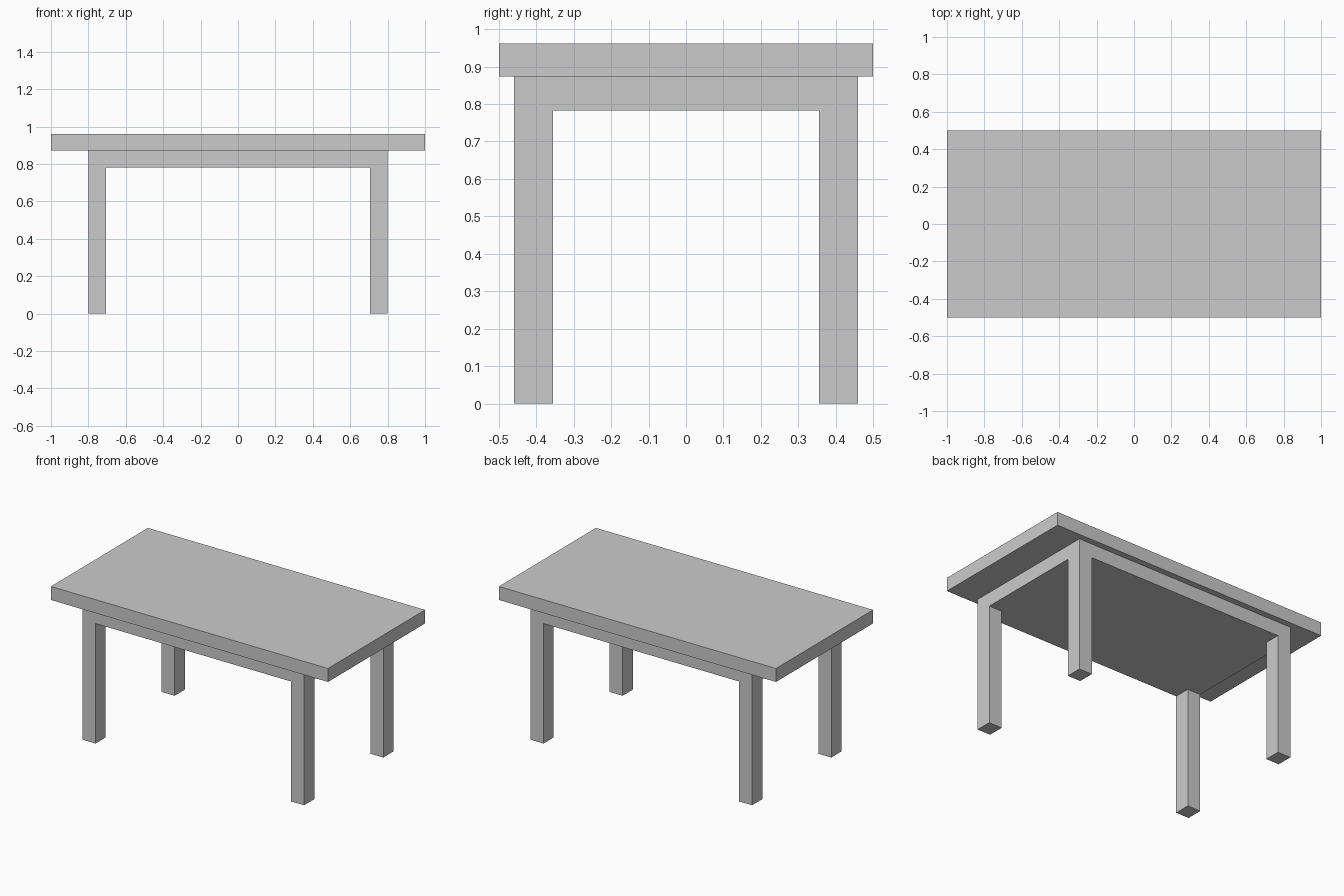
import bpy, bmesh
from mathutils import Matrix, Vector

if "Cube" in bpy.data.objects:
    bpy.data.objects.remove(bpy.data.objects["Cube"])

TOP_Z, TOP_BOTTOM, APRON_BOTTOM = 0.961, 0.873, 0.782
OUT_X, OUT_Y = 0.80, 0.46      # outer half sizes of the base
IN_X, IN_Y = 0.706, 0.355      # inner leg faces


def box(bm, hx, hy, z0, z1):
    m = Matrix.Translation((0, 0, (z0 + z1) / 2)) @ Matrix.Diagonal((2 * hx, 2 * hy, z1 - z0, 1))
    bmesh.ops.create_cube(bm, size=1, matrix=m)


def finish(bm, name):
    bmesh.ops.recalc_face_normals(bm, faces=bm.faces[:])
    mesh = bpy.data.meshes.new(name)
    bm.to_mesh(mesh)
    bm.free()
    bpy.context.collection.objects.link(bpy.data.objects.new(name, mesh))


# Table top slab
bm = bmesh.new()
box(bm, 1.0, 0.5, TOP_BOTTOM, TOP_Z)
finish(bm, "table_top")

# Solid apron, cut into a 3 x 3 grid
bm = bmesh.new()
box(bm, OUT_X, OUT_Y, APRON_BOTTOM, TOP_BOTTOM)
for axis, d in ((0, IN_X), (1, IN_Y)):
    for s in (-1, 1):
        co, no = Vector(), Vector()
        co[axis], no[axis] = s * d, 1
        bmesh.ops.bisect_plane(bm, geom=bm.verts[:] + bm.edges[:] + bm.faces[:],
                               plane_co=co, plane_no=no)

# Legs extruded down from the four corner cells
corners = []
for f in bm.faces:
    c = f.calc_center_median()
    if abs(c.z - APRON_BOTTOM) < 1e-4 and abs(c.x) > IN_X and abs(c.y) > IN_Y:
        corners.append(f)
for f in corners:
    ret = bmesh.ops.extrude_face_region(bm, geom=[f])
    verts = [g for g in ret["geom"] if isinstance(g, bmesh.types.BMVert)]
    for v in verts:
        v.co.z = 0
bmesh.ops.delete(bm, geom=[f for f in corners if f.is_valid], context='FACES_ONLY')
finish(bm, "apron_and_legs")
